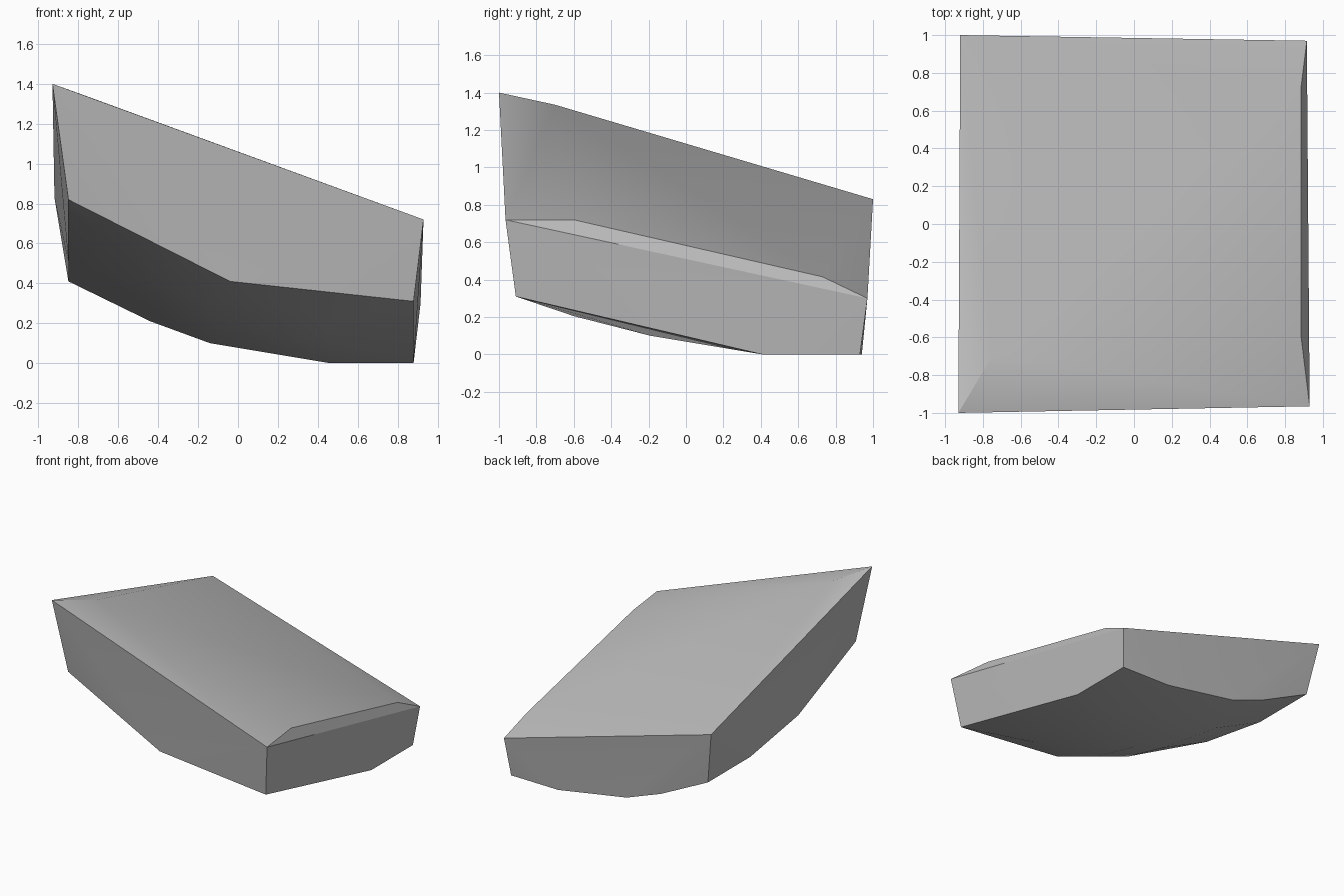
import bpy
import bmesh
import math

cube = bpy.data.objects.get("Cube")
if cube:
    bpy.data.objects.remove(cube, do_unlink=True)

# Stone colour
grey = bpy.data.materials.new("stone_grey")
grey.use_nodes = True
colour = (0.5, 0.5, 0.5, 1)
grey.diffuse_color = colour
grey.node_tree.nodes["Principled BSDF"].inputs["Base Color"].default_value = colour

# Sloping top: four rim corners, then the slightly raised crown
points = [(-0.93, -1.0, 1.4), (0.93, -0.965, 0.72), (0.915, 0.97, 0.3), (-0.92, 1.0, 0.83),
          (-0.75, -0.7, 1.335), (0.885, -0.6, 0.72), (0.885, 0.73, 0.415)]

# Lower rim where the side walls end
points += [(-0.85, -0.91, 0.82), (-0.04, -0.92, 0.41), (0.88, -0.91, 0.31),
           (0.88, 0.41, 0), (0.88, 0.93, 0)]

# Rounded underside: rise across the width plus rise along the depth
across = [(-0.85, 0.41), (-0.44, 0.21), (-0.14, 0.1), (0.46, 0)]
along = [(-0.6, 0.205), (-0.19, 0.1), (0.41, 0), (0.94, 0)]
for x, rise_x in across:
    for y, rise_y in along:
        if x > -0.8 or y > -0.5:
            points.append((x, y, rise_x + rise_y))

# Wrap the points into one solid slab
bm = bmesh.new()
for p in points:
    bm.verts.new(p)
hull = bmesh.ops.convex_hull(bm, input=bm.verts[:])
loose = {g for g in hull["geom_interior"] + hull["geom_unused"] if isinstance(g, bmesh.types.BMVert)}
bmesh.ops.delete(bm, geom=list(loose), context='VERTS')
bmesh.ops.dissolve_limit(bm, angle_limit=math.radians(1), verts=bm.verts[:], edges=bm.edges[:])
bmesh.ops.recalc_face_normals(bm, faces=bm.faces[:])
mesh = bpy.data.meshes.new("stone_slab")
bm.to_mesh(mesh)
bm.free()
mesh.materials.append(grey)

slab = bpy.data.objects.new("stone_slab", mesh)
bpy.context.collection.objects.link(slab)
bpy.ops.object.select_all(action='DESELECT')
slab.select_set(True)
bpy.context.view_layer.objects.active = slab
bpy.ops.object.shade_smooth_by_angle(angle=math.radians(30))
